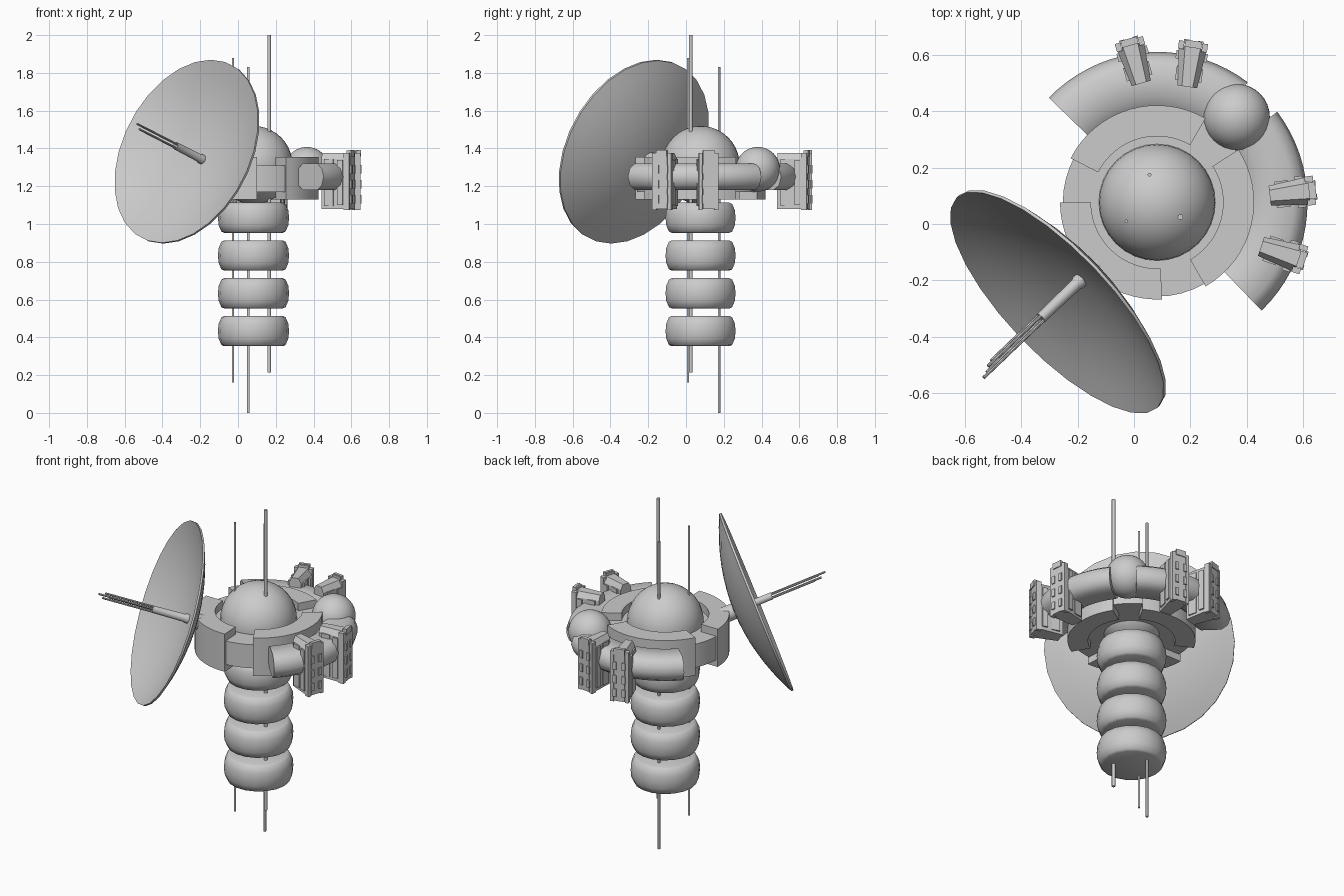
import bpy, bmesh, math
from mathutils import Vector, Matrix

if "Cube" in bpy.data.objects:
    bpy.data.objects.remove(bpy.data.objects["Cube"])

grey = bpy.data.materials.new("station_grey")
grey.use_nodes = True
grey.diffuse_color = (0.6, 0.6, 0.6, 1)
grey.node_tree.nodes["Principled BSDF"].inputs["Base Color"].default_value = (0.6, 0.6, 0.6, 1)

HUB = Vector((0.082, 0.077, 0))


def finish(name, bm, matrix=Matrix(), smooth=None):
    """Turn a bmesh into a named object, with optional smooth shading."""
    bmesh.ops.recalc_face_normals(bm, faces=bm.faces)
    mesh = bpy.data.meshes.new(name)
    bm.to_mesh(mesh)
    bm.free()
    mesh.transform(matrix)
    mesh.materials.append(grey)
    obj = bpy.data.objects.new(name, mesh)
    bpy.context.collection.objects.link(obj)
    if smooth:
        bpy.ops.object.select_all(action='DESELECT')
        obj.select_set(True)
        bpy.context.view_layer.objects.active = obj
        bpy.ops.object.shade_smooth_by_angle(angle=math.radians(smooth))
    return obj


def sweep(name, section, start, end, steps, smooth=None):
    """Sweep a closed (radius, height) section round the hub, capping both ends."""
    bm = bmesh.new()
    rings = []
    for i in range(steps + 1):
        a = math.radians(start + (end - start) * i / steps)
        rings.append([bm.verts.new((r * math.cos(a), r * math.sin(a), z)) for r, z in section])
    n = len(section)
    for p, q in zip(rings, rings[1:]):
        for j in range(n):
            k = (j + 1) % n
            bm.faces.new((p[j], p[k], q[k], q[j]))
    bm.faces.new(rings[0])
    bm.faces.new(rings[-1])
    return finish(name, bm, Matrix.Translation(HUB), smooth)


def lathe(name, profile, steps, matrix, smooth=40):
    """Spin an open (radius, height) profile and cap its ends."""
    bm = bmesh.new()
    rings = []
    for r, z in profile:
        rings.append([bm.verts.new((r * math.cos(math.tau * i / steps),
                                    r * math.sin(math.tau * i / steps), z)) for i in range(steps)])
    for p, q in zip(rings, rings[1:]):
        for i in range(steps):
            k = (i + 1) % steps
            bm.faces.new((p[i], p[k], q[k], q[i]))
    bm.faces.new(rings[0])
    bm.faces.new(rings[-1])
    return finish(name, bm, matrix, smooth)


def ball(name, centre, radius):
    bm = bmesh.new()
    bmesh.ops.create_uvsphere(bm, u_segments=32, v_segments=20, radius=radius)
    return finish(name, bm, Matrix.Translation(centre), 60)


def add_box(bm, centre, size):
    m = Matrix.Translation(centre) @ Matrix.Diagonal((*size, 1))
    bmesh.ops.create_cube(bm, size=1, matrix=m)


# Stack of rounded drums
drum = [(0.155, -0.08), (0.17, -0.073), (0.185, -0.038), (0.188, 0),
        (0.185, 0.038), (0.17, 0.073), (0.155, 0.08)]
for i in range(4):
    pos = HUB + Vector((0, 0, 0.433 + 0.2 * i))
    lathe(f"drum_{i + 1}", drum, 18, Matrix.Translation(pos), 50)

# Long mast rods through the stack
for i, (x, y, low, high, r) in enumerate([(-0.027, 0.01, 0.16, 1.88, 0.006),
                                          (0.055, 0.175, 0, 1.83, 0.007),
                                          (0.165, 0.025, 0.215, 2, 0.01)]):
    lathe(f"mast_rod_{i + 1}", [(r, low), (r, high)], 10, Matrix.Translation((x, y, 0)))

# Hub dome, disc and three raised collar sectors
ball("hub_dome", HUB + Vector((0, 0, 1.312)), 0.207)
lathe("hub_disc", [(0.335, 1.17), (0.335, 1.31)], 48, Matrix.Translation(HUB))
collar = [(0.235, 1.13), (0.345, 1.13), (0.345, 1.355), (0.235, 1.355)]
for i in range(3):
    start = -60 + 120 * i
    sweep(f"collar_sector_{i + 1}", collar, start, start + 93, 16, 30)

# Side sphere with two curved arms, mirrored about the diagonal
ball("side_sphere", (0.365, 0.38, 1.29), 0.118)
arm = [(0.33, 1.215), (0.375, 1.18), (0.485, 1.18), (0.52, 1.205), (0.535, 1.25),
       (0.52, 1.295), (0.485, 1.32), (0.375, 1.32), (0.33, 1.285)]
sweep("left_arm", arm, -46, 37, 18, 50)
sweep("rear_arm", arm, 136, 53, 18, 50)


def pod(name, x, y, angle):
    """Equipment pod whose long axis points outward."""
    bm = bmesh.new()
    # tapered core, with a crown that slopes to both sides
    plan = [(-0.075, -0.035), (0.065, -0.05), (0.065, 0.05), (-0.075, 0.035)]
    low = [bm.verts.new((u, v, 1.08)) for u, v in plan]
    mid = [bm.verts.new((u, v, 1.345)) for u, v in plan]
    top = [bm.verts.new((u, v * 0.55, 1.375)) for u, v in plan]
    for p, q in ((low, mid), (mid, top)):
        for i in range(4):
            k = (i + 1) % 4
            bm.faces.new((p[i], p[k], q[k], q[i]))
    bm.faces.new(low)
    bm.faces.new(top)
    # outer rails, spine and rungs
    add_box(bm, (0.075, 0, 1.235), (0.02, 0.06, 0.31))
    for side in (-1, 1):
        add_box(bm, (0.07, side * 0.042, 1.225), (0.03, 0.02, 0.3))
        add_box(bm, (0.035, side * 0.05, 1.22), (0.03, 0.012, 0.24))
        add_box(bm, (-0.03, side * 0.042, 1.22), (0.05, 0.01, 0.25))
        for z in (1.13, 1.21, 1.29):
            add_box(bm, (0.086, side * 0.025, z), (0.012, 0.02, 0.045))
    add_box(bm, (0.082, 0, 1.375), (0.016, 0.06, 0.035))
    finish(name, bm, Matrix.Translation((x, y, 0)) @ Matrix.Rotation(math.radians(angle), 4, 'Z'))


for i, (x, y, angle) in enumerate([(0.005, 0.572, 106), (0.2, 0.562, 82),
                                   (0.557, 0.11, 7), (0.523, -0.103, -18)]):
    pod(f"pod_{i + 1}", x, y, angle)

# Dish: a shallow double-walled bowl on a tilted axis
axis = Vector((-0.68, -0.65, 0.35)).normalized()
tilt = axis.to_track_quat('Z', 'Y').to_matrix().to_4x4()
dish_frame = Matrix.Translation((-0.274, -0.28, 1.385)) @ tilt
RIM, DEPTH, WALL = 0.517, 0.125, 0.012
curve = [(RIM * t / 8, DEPTH * ((t / 8) ** 2 - 1)) for t in range(1, 9)]
inner = [(0.01, -DEPTH)] + curve
outer = [(r, z - WALL) for r, z in reversed(inner)]
lathe("dish", inner + outer, 28, dish_frame, 45)

# Dish feed horn, its thin prongs and the mount behind
lathe("feed_tube", [(0.026, -DEPTH), (0.026, -0.11), (0.022, -0.1), (0.02, 0.085)], 14, dish_frame)
for i, tip in enumerate((0.4, 0.36, 0.33, 0.37)):
    a = math.tau * (i + 0.3) / 4
    offset = Matrix.Translation((0.014 * math.cos(a), 0.014 * math.sin(a), 0))
    lathe(f"feed_prong_{i + 1}", [(0.006, 0.06), (0.006, tip)], 8, dish_frame @ offset)
lathe("dish_mount", [(0.045, -0.26), (0.045, -DEPTH - 0.005)], 14, dish_frame)
